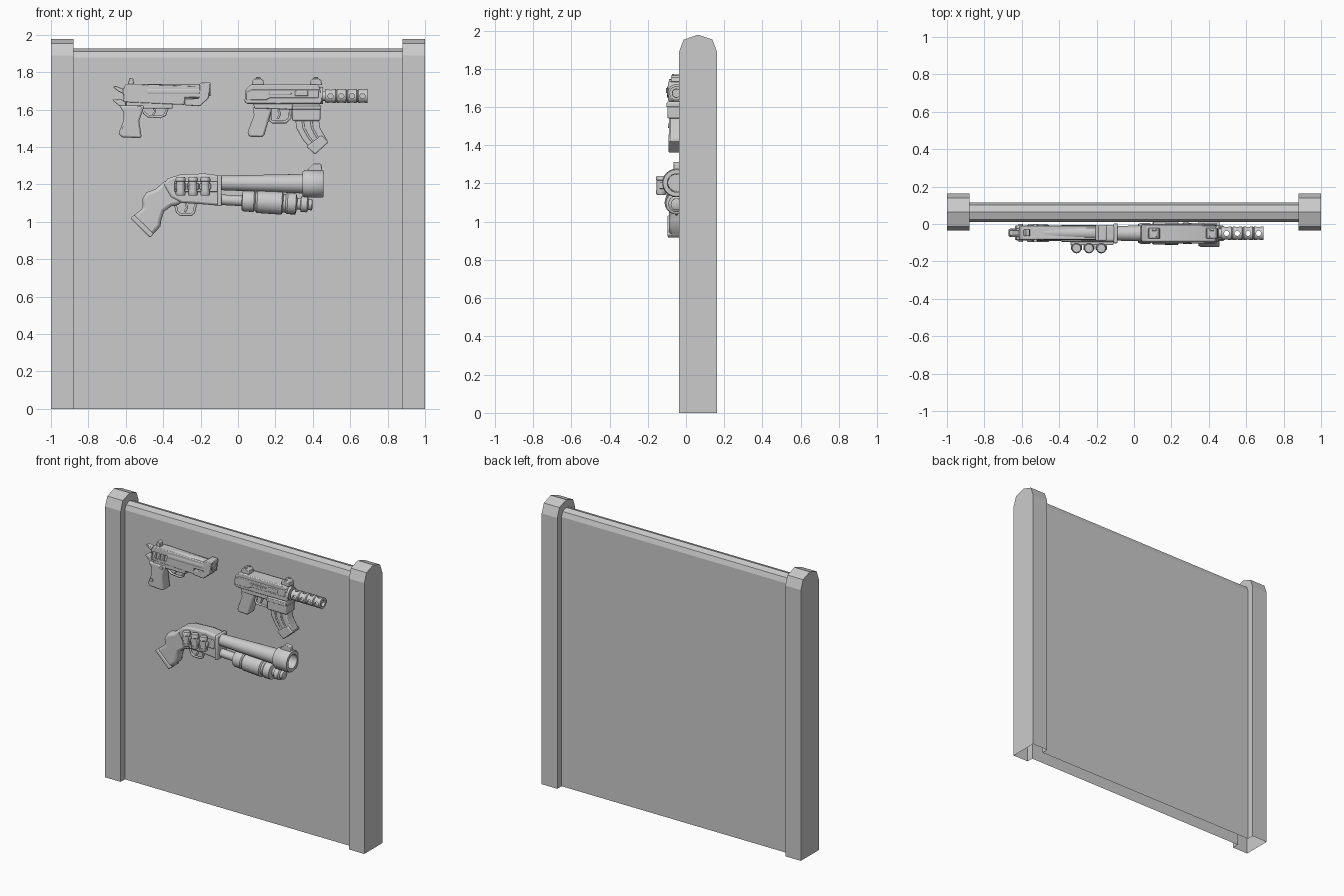
import bpy, bmesh, math
from mathutils import Vector

C = -0.047  # depth of the centre plane of the mounted items


def finish(name, bm, bevel=0.0):
    bmesh.ops.recalc_face_normals(bm, faces=bm.faces)
    me = bpy.data.meshes.new(name)
    bm.to_mesh(me)
    bm.free()
    ob = bpy.data.objects.new(name, me)
    bpy.context.collection.objects.link(ob)
    if bevel:
        m = ob.modifiers.new("bevel", 'BEVEL')
        m.width, m.segments, m.angle_limit = bevel, 2, math.radians(40)
    return ob


def plate(name, pts, half, bevel=0.006, c=C):
    """Outline in x,z given thickness 2*half around depth c."""
    bm = bmesh.new()
    f = bm.faces.new([bm.verts.new((x, c - half, z)) for x, z in pts])
    r = bmesh.ops.extrude_face_region(bm, geom=[f])
    bmesh.ops.translate(bm, vec=(0, 2 * half, 0),
                        verts=[v for v in r["geom"] if isinstance(v, bmesh.types.BMVert)])
    return finish(name, bm, bevel)


def box(name, x0, x1, z0, z1, half, bevel=0.005, c=C):
    return plate(name, [(x0, z0), (x1, z0), (x1, z1), (x0, z1)], half, bevel, c)


def lathe(name, prof, p0, direction, n=20, closed=False):
    """Spin (distance, radius) pairs about an axis from p0."""
    d = Vector(direction).normalized()
    u = d.orthogonal().normalized()
    w = d.cross(u)
    bm = bmesh.new()
    rings = [[bm.verts.new(Vector(p0) + d * t + r * (math.cos(a) * u + math.sin(a) * w))
              for a in (2 * math.pi * i / n for i in range(n))] for t, r in prof]
    pairs = list(zip(rings, rings[1:]))
    if closed:
        pairs.append((rings[-1], rings[0]))
    else:
        bm.faces.new(rings[0])
        bm.faces.new(rings[-1])
    for a, b in pairs:
        for i in range(n):
            bm.faces.new((a[i], a[(i + 1) % n], b[(i + 1) % n], b[i]))
    return finish(name, bm)


def wire(name, pts, r=0.006, c=C):
    cu = bpy.data.curves.new(name, 'CURVE')
    cu.dimensions, cu.bevel_depth, cu.bevel_resolution = '3D', r, 1
    cu.use_fill_caps = True
    s = cu.splines.new('POLY')
    s.points.add(len(pts) - 1)
    for p, (x, z) in zip(s.points, pts):
        p.co = (x, c, z, 1)
    bpy.context.collection.objects.link(bpy.data.objects.new(name, cu))


def cut(ob, cutter):
    cutter.hide_render = True
    cutter.hide_set(True)
    m = ob.modifiers.new("cut", 'BOOLEAN')
    m.operation, m.object, m.solver = 'DIFFERENCE', cutter, 'EXACT'


# Wall: one profile lofted along x, wide at the posts, thin in the panel, open below
def wall_profile(x, half, top):
    s = [(-1, 0), (-1, top - .9 * half), (-.76, top - .26 * half), (0, top),
         (.76, top - .26 * half), (1, top - .9 * half), (1, 0)]
    return [(x, 0.063 + half * y, z) for y, z in s]


bm = bmesh.new()
post, panel = (0.099, 1.978), (0.052, 1.925)
rows = [[bm.verts.new(p) for p in wall_profile(x, *s)] for x, s in
        ((-1, post), (-.88, post), (-.88, panel), (.88, panel), (.88, post), (1, post))]
for a, b in zip(rows, rows[1:]):
    for i in range(6):
        bm.faces.new((a[i], a[i + 1], b[i + 1], b[i]))
bm.faces.new(rows[0])
bm.faces.new(rows[-1])
finish("wall_panel_and_posts", bm)

# Pistol: slide, muzzle block, frame, grip
slide = plate("pistol_slide", [(-.612, 1.64), (-.285, 1.625), (-.285, 1.665), (-.2, 1.665),
              (-.2, 1.725), (-.48, 1.735), (-.6, 1.737), (-.615, 1.71)], .036, .005)
for i in range(4):
    x = -.61 + i * .031
    cut(slide, plate("slide_slot_cutter", [(x, 1.655), (x + .02, 1.655), (x + .03, 1.7),
                     (x + .01, 1.7)], .012, 0, C - .04))
plate("pistol_muzzle", [(-.207, 1.735), (-.19, 1.746), (-.147, 1.744), (-.157, 1.66),
      (-.205, 1.617), (-.285, 1.623), (-.285, 1.655), (-.207, 1.66)], .042, .005)
lathe("pistol_bore", [(0, .022), (.018, .022), (.018, .034), (0, .034)], (-.165, C, 1.705),
      (1, 0, 0), closed=True)
lathe("pistol_barrel", [(0, .039), (.28, .039)], (-.485, C, 1.697), (1, 0, 0))
box("pistol_frame", -.6, -.35, 1.605, 1.65, .032)
plate("pistol_grip", [(-.635, 1.622), (-.5, 1.622), (-.512, 1.585), (-.528, 1.54), (-.515, 1.45),
      (-.53, 1.447), (-.62, 1.452), (-.64, 1.47), (-.612, 1.54), (-.612, 1.585)], .04, .01)
for x, z in ((-.527, 1.608), (-.606, 1.502)):
    lathe("grip_screw", [(0, .012), (.096, .012)], (x, C - .048, z), (0, 1, 0), 12)
plate("pistol_hammer", [(-.668, 1.722), (-.655, 1.727), (-.6, 1.705), (-.605, 1.68),
      (-.645, 1.7)], .014, .003)
plate("pistol_tail", [(-.672, 1.65), (-.66, 1.657), (-.6, 1.65), (-.6, 1.61), (-.635, 1.62)],
      .022, .005)
plate("pistol_rear_sight", [(-.592, 1.73), (-.555, 1.73), (-.56, 1.765), (-.578, 1.77)], .018, .003)
wire("pistol_trigger_guard", [(-.505, 1.585), (-.48, 1.565), (-.415, 1.56), (-.39, 1.572),
     (-.375, 1.615)], .008)
wire("pistol_trigger", [(-.45, 1.61), (-.443, 1.59), (-.455, 1.57)], .006)

# Submachine gun: receiver, barrel with holes, grip, curved magazine
c2 = -.05
plate("smg_receiver", [(.035, 1.64), (.05, 1.63), (.44, 1.63), (.45, 1.65), (.435, 1.725),
      (.42, 1.735), (.07, 1.735), (.04, 1.705)], .044, .006, c2)
plate("smg_side_plate", [(.042, 1.65), (.15, 1.65), (.17, 1.662), (.43, 1.662), (.43, 1.708),
      (.075, 1.708), (.042, 1.69)], .05, .004, c2)
box("smg_side_slot", .165, .285, 1.68, 1.692, .054, .003, c2)
box("smg_ejection_port", .305, .375, 1.672, 1.7, .055, .004, c2)
plate("smg_lower", [(.075, 1.64), (.34, 1.64), (.335, 1.605), (.28, 1.6), (.09, 1.605)],
      .04, .006, c2)
for x in (.075, .385):
    plate("smg_sight", [(x, 1.73), (x + .065, 1.73), (x + .06, 1.755), (x + .048, 1.766),
          (x + .015, 1.766), (x + .004, 1.755)], .028, .004, c2)
    for s in (-1, 1):
        box("smg_sight_ear", x + .02, x + .044, 1.755, 1.773, .005, .002, c2 + s * .018)
prof = [(0, .036), (.02, .036), (.03, .026), (.04, .036)]
barrel = [(.43, .026), (.465, .026), (.465, .036)]
for i in range(3):
    barrel += [(.52 + i * .057, .037), (.525 + i * .057, .032), (.53 + i * .057, .037)]
barrel += [(.692, .037), (.692, .022), (.43, .02)]
bar = lathe("smg_barrel", barrel, (0, c2, 1.672), (1, 0, 0), 20, True)
for i in range(4):
    for d in ((0, 1, 0), (0, 0, 1)):
        p = Vector((.495 + i * .057, c2, 1.672)) - .06 * Vector(d)
        cut(bar, lathe("barrel_hole_cutter", [(0, .014), (.12, .014)], p, d, 12))
lathe("smg_barrel_collar", [(0, .045), (.02, .045)], (.435, c2, 1.675), (1, 0, 0))
plate("smg_grip", [(.08, 1.615), (.185, 1.615), (.175, 1.58), (.14, 1.46), (.125, 1.452),
      (.06, 1.455), (.05, 1.475), (.085, 1.57)], .036, .01, c2)
box("smg_magazine_well", .29, .44, 1.54, 1.63, .048, .008, c2)
box("smg_well_rib", .29, .445, 1.6, 1.622, .053, .004, c2)
plate("smg_magazine", [(.305, 1.56), (.43, 1.56), (.44, 1.5), (.48, 1.43), (.405, 1.37),
      (.345, 1.44), (.312, 1.5)], .034, .006, c2)
plate("smg_magazine_foot", [(.365, 1.402), (.412, 1.36), (.483, 1.425), (.447, 1.462)],
      .042, .006, c2)
for dx in (0, .045):
    wire("magazine_rib", [(.345 + dx, 1.55), (.352 + dx, 1.5), (.38 + dx, 1.45),
         (.405 + dx, 1.42)], .006, c2 - .034)
wire("smg_trigger_guard", [(.172, 1.6), (.172, 1.545), (.185, 1.533), (.255, 1.533),
     (.278, 1.555), (.28, 1.61)], .008, c2)
wire("smg_trigger", [(.215, 1.6), (.225, 1.575), (.212, 1.55)], .007, c2)

# Shotgun: body, pistol stock, barrel, pump, shells on the side
plate("shotgun_body", [(-.4, 1.2), (-.375, 1.232), (-.31, 1.252), (-.18, 1.258), (-.1, 1.248),
      (-.09, 1.235), (-.09, 1.085), (-.24, 1.098), (-.3, 1.1), (-.36, 1.13)], .045, .012, c2)
plate("shotgun_stock", [(-.575, 1.02), (-.505, 1.075), (-.515, 1.118), (-.49, 1.157),
      (-.44, 1.175), (-.385, 1.225), (-.34, 1.2), (-.3, 1.095), (-.355, 1.083), (-.395, 1.055),
      (-.41, 1.01), (-.415, .975), (-.47, .915)], .04, .018, c2)
plate("stock_butt", [(-.575, 1.02), (-.555, 1.036), (-.45, .935), (-.47, .915)], .046, .006, c2)
box("receiver_collar", -.11, -.087, 1.083, 1.25, .053, .006, c2)
lathe("shotgun_barrel", [(-.12, .038), (.345, .052), (.345, .066), (.36, .074), (.45, .074),
      (.457, .07), (.457, .048), (.3, .044), (.3, .001), (-.12, .001)], (0, c2, 1.207),
      (1, 0, -.01), 24)
plate("shotgun_front_sight", [(.365, 1.27), (.45, 1.265), (.447, 1.305), (.435, 1.312),
      (.405, 1.312)], .016, .004, c2)
lathe("shotgun_pump", [(0, .028), (.115, .028), (.118, .05), (.13, .056), (.18, .056), (.188, .048),
      (.198, .06), (.33, .062), (.337, .05), (.35, .05), (.36, .058), (.405, .056), (.412, .03),
      (.43, .03), (.432, .042), (.465, .042), (.472, .03), (.49, .03), (.494, .022)],
      (-.095, c2, 1.118), (1, 0, -.055), 24)
box("shell_holder", -.34, -.11, 1.16, 1.215, .012, .004, -.1)
for x in (-.307, -.241, -.175):
    lathe("shell", [(0, .022), (.006, .026), (.022, .026), (.023, .023), (.075, .023), (.078, .027),
          (.09, .027), (.1, .022)], (x, -.13, 1.14), (0, 0, 1), 16)
    box("shell_clip", x - .03, x + .03, 1.172, 1.205, .014, .005, -.125)
wire("shotgun_trigger_guard", [(-.335, 1.09), (-.325, 1.052), (-.305, 1.038), (-.25, 1.038),
     (-.236, 1.05), (-.225, 1.1)], .008, c2)
wire("shotgun_trigger", [(-.28, 1.1), (-.272, 1.075), (-.285, 1.052)], .007, c2)

# Smooth rounded parts, keep edges sharp
bpy.ops.object.select_all(action='DESELECT')
for ob in bpy.data.objects:
    if ob.type == 'MESH' and not ob.hide_render and ob.name != "wall_panel_and_posts":
        ob.select_set(True)
        bpy.context.view_layer.objects.active = ob
bpy.ops.object.shade_smooth_by_angle(angle=math.radians(35))
